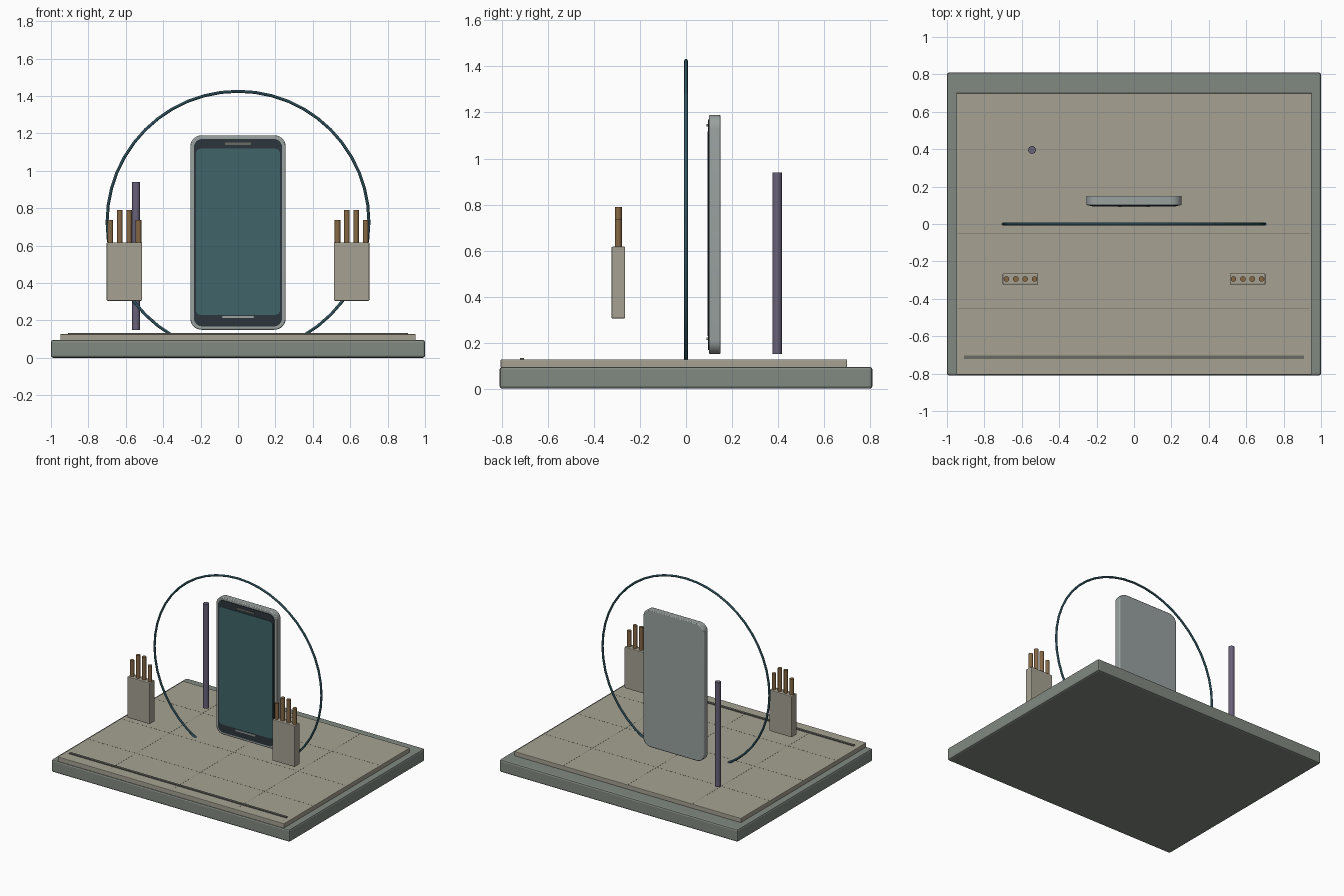
import bpy, bmesh, math
from mathutils import Vector

if "Cube" in bpy.data.objects:
    bpy.data.objects.remove(bpy.data.objects["Cube"])


def material(name, rgb):
    m = bpy.data.materials.new(name)
    m.diffuse_color = (*rgb, 1)
    m.use_nodes = True
    m.node_tree.nodes["Principled BSDF"].inputs["Base Color"].default_value = m.diffuse_color
    return m


STONE = material("stone", (0.22, 0.25, 0.22))
SAND = material("sand", (0.38, 0.36, 0.29))
DARK = material("dark", (0.025, 0.035, 0.045))
GROOVE = material("groove", (0.15, 0.15, 0.13))
SHELL = material("shell", (0.32, 0.36, 0.35))
GLASS = material("glass", (0.05, 0.13, 0.14))
TEAL = material("teal", (0.06, 0.18, 0.23))
BROWN = material("brown", (0.24, 0.14, 0.06))
VIOLET = material("violet", (0.14, 0.12, 0.19))


def finish(ob, name, mat, bevel=0.0, segments=2, smooth=False):
    ob.name = ob.data.name = name
    ob.data.materials.append(mat)
    if bevel:
        b = ob.modifiers.new("bevel", "BEVEL")
        b.width, b.segments = bevel, segments
        b.limit_method, b.angle_limit = "ANGLE", math.radians(40)
    if smooth:
        bpy.ops.object.shade_smooth_by_angle(angle=math.radians(35))
    return ob


def box(name, mat, x, y, z, bevel=0.0):
    lo, hi = Vector((x[0], y[0], z[0])), Vector((x[1], y[1], z[1]))
    bpy.ops.mesh.primitive_cube_add(size=1, location=(lo + hi) / 2)
    ob = bpy.context.object
    for v in ob.data.vertices:
        v.co *= hi - lo
    return finish(ob, name, mat, bevel)


def rod(name, mat, x, y, z0, z1, r, sides=16):
    bpy.ops.mesh.primitive_cylinder_add(vertices=sides, radius=r, depth=z1 - z0,
                                        location=(x, y, (z0 + z1) / 2))
    return finish(bpy.context.object, name, mat, smooth=True)


def rounded_panel(name, mat, half_w, z, y, r, bevel=0.0):
    """Rounded rectangle facing the front, extruded along y."""
    bm = bmesh.new()
    corners = [(1, 1, 0), (-1, 1, 90), (-1, -1, 180), (1, -1, 270)]
    zc, half_h = (z[0] + z[1]) / 2, (z[1] - z[0]) / 2
    loop = []
    for sx, sz, start in corners:
        for i in range(7):
            a = math.radians(start + i * 15)
            loop.append(bm.verts.new((sx * (half_w - r) + r * math.cos(a), y[0],
                                      zc + sz * (half_h - r) + r * math.sin(a))))
    face = bm.faces.new(loop)
    ext = bmesh.ops.extrude_face_region(bm, geom=[face])
    for v in ext["geom"]:
        if isinstance(v, bmesh.types.BMVert):
            v.co.y = y[1]
    bmesh.ops.recalc_face_normals(bm, faces=bm.faces)
    me = bpy.data.meshes.new(name)
    bm.to_mesh(me)
    bm.free()
    ob = bpy.data.objects.new(name, me)
    bpy.context.collection.objects.link(ob)
    bpy.ops.object.select_all(action="DESELECT")
    ob.select_set(True)
    bpy.context.view_layer.objects.active = ob
    return finish(ob, name, mat, bevel, smooth=True)


# Platform: bevelled base, floor slab, front strip, thin floor seams
box("base", STONE, (-1, 1), (-0.81, 0.81), (0, 0.095), 0.012)
box("floor_slab", SAND, (-0.95, 0.95), (-0.805, 0.70), (0.09, 0.127), 0.004)
box("front_strip", GROOVE, (-0.91, 0.91), (-0.722, -0.704), (0.12, 0.134))
for i, x in enumerate((-0.54, 0, 0.54)):
    box(f"floor_seam_long_{i}", GROOVE, (x - 0.001, x + 0.001), (-0.76, 0.69), (0.12, 0.1275))
for i, y in enumerate((-0.45, -0.05, 0.35)):
    box(f"floor_seam_cross_{i}", GROOVE, (-0.94, 0.94), (y - 0.001, y + 0.001), (0.12, 0.1275))

# Hoop standing upright, its lowest part sunk into the platform
bpy.ops.mesh.primitive_torus_add(major_radius=0.70, minor_radius=0.008, major_segments=48,
                                 minor_segments=8, location=(0, 0, 0.725),
                                 rotation=(math.pi / 2, 0, 0))
finish(bpy.context.object, "hoop", TEAL, smooth=True)

# Upright phone panel
rounded_panel("phone_body", SHELL, 0.255, (0.15, 1.19), (0.10, 0.15), 0.06, 0.006)
rounded_panel("phone_bezel", DARK, 0.236, (0.168, 1.17), (0.096, 0.105), 0.045)
rounded_panel("phone_screen", GLASS, 0.225, (0.23, 1.118), (0.093, 0.10), 0.025)
rounded_panel("speaker_slot", GROOVE, 0.07, (1.139, 1.15), (0.09, 0.10), 0.005)
rounded_panel("home_bar", SHELL, 0.085, (0.212, 0.223), (0.09, 0.10), 0.005)

# Two palm blocks with four fingers each, mirrored left and right
for side, s in (("left", -1), ("right", 1)):
    box(f"{side}_palm", SAND, sorted((s * 0.513, s * 0.702)), (-0.324, -0.264), (0.305, 0.617), 0.005)
    for i, top in enumerate((0.737, 0.79, 0.79, 0.737)):
        rod(f"{side}_finger_{i}", BROWN, s * (0.532 + i * 0.05), -0.294, 0.58, top, 0.015, 12)

# Pole behind the hoop
rod("pole", VIOLET, -0.545, 0.396, 0.15, 0.94, 0.021)
